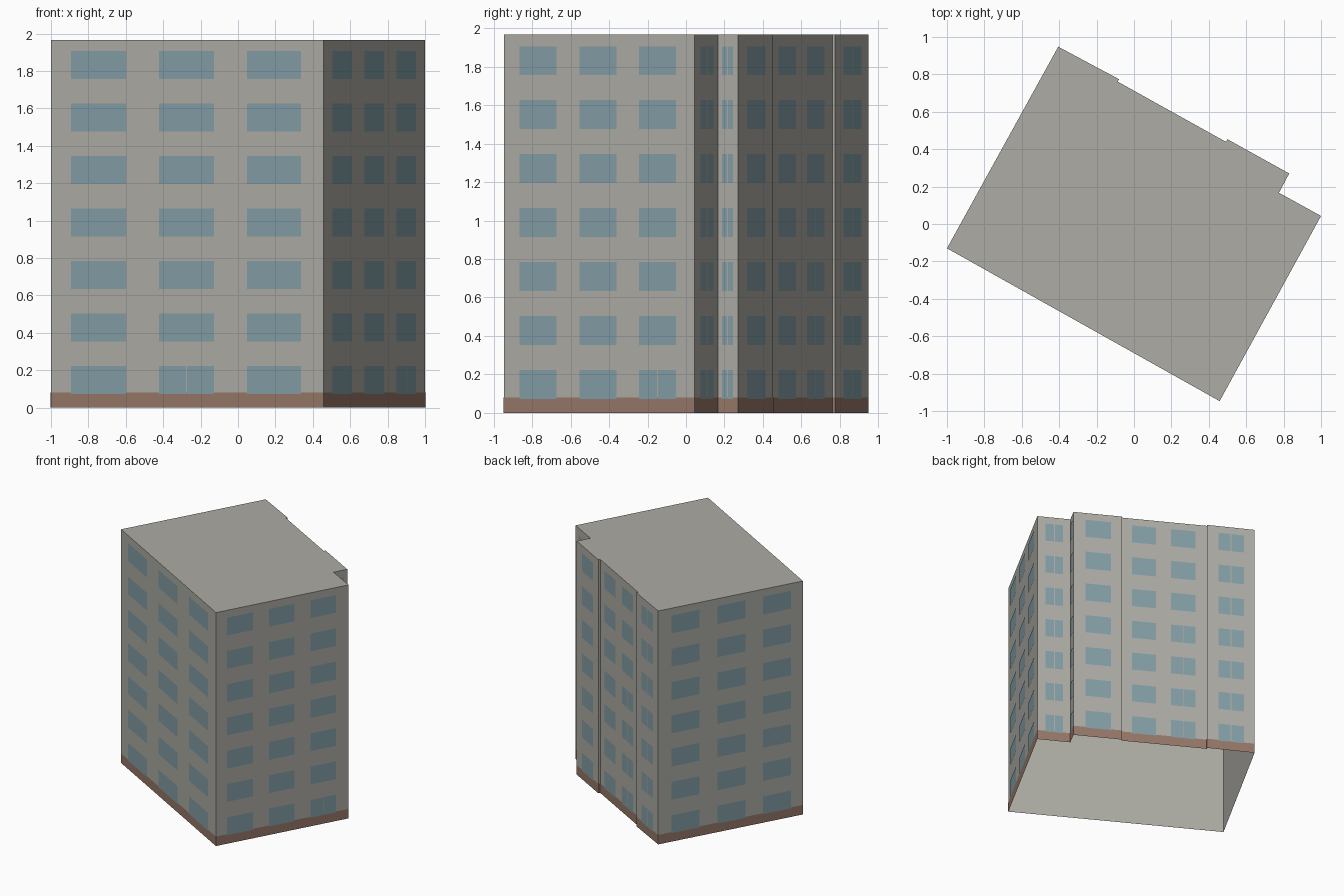
import bpy
import bmesh
from mathutils import Vector

cube = bpy.data.objects.get("Cube")
if cube:
    bpy.data.objects.remove(cube, do_unlink=True)

HEIGHT, BASE_H = 1.967, 0.08
SILL, WIN_H, PITCH, FLOORS = 0.073, 0.15, 0.2805, 7
GAP = 0.007


def material(name, rgb):
    m = bpy.data.materials.new(name)
    m.use_nodes = True
    m.diffuse_color = (*rgb, 1)
    m.node_tree.nodes["Principled BSDF"].inputs["Base Color"].default_value = (*rgb, 1)
    return m


concrete = material("warm grey concrete", (0.42, 0.412, 0.375))
glass = material("blue grey glass", (0.23, 0.342, 0.38))
brick = material("brown plinth", (0.305, 0.188, 0.138))

# Footprint corners, counter-clockwise, with the stepped rear side
corners = [Vector(p) for p in (
    (-1, -0.13), (0.458, -0.947), (1, 0.043), (0.775, 0.167), (0.83, 0.27),
    (0.5, 0.453), (0.492, 0.439), (-0.087, 0.761), (-0.08, 0.774), (-0.405, 0.948))]

# Per wall: window spans along its length, and which (window, floors) have a mullion
ALL = range(FLOORS)
walls = {
    0: ([(0.075, 0.277), (0.397, 0.599), (0.719, 0.918)], {1: [0]}),
    1: ([(0.083, 0.277), (0.398, 0.592), (0.712, 0.906)], {2: [0]}),
    2: ([(0.25, 0.78)], {0: ALL}),
    3: ([(0.21, 0.76)], {0: ALL}),
    4: ([(0.25, 0.77)], {}),
    6: ([(0.12, 0.405), (0.58, 0.866)], {1: range(4)}),
    8: ([(0.24, 0.775)], {0: ALL}),
    9: ([(0.09, 0.283), (0.407, 0.6), (0.724, 0.917)], {}),
}


def make_object(name, bm, mat):
    mesh = bpy.data.meshes.new(name)
    bm.to_mesh(mesh)
    bm.free()
    mesh.materials.append(mat)
    ob = bpy.data.objects.new(name, mesh)
    bpy.context.collection.objects.link(ob)
    return ob


def panel(bm, wall, s, e, z0, z1, offset):
    """Upright rectangle on a wall; s and e are distances along it."""
    a, b = corners[wall], corners[(wall + 1) % len(corners)]
    d = (b - a).normalized()
    out = Vector((d.y, -d.x)) * offset
    p, q = a + d * s + out, a + d * e + out
    bm.faces.new([bm.verts.new((v.x, v.y, z))
                  for v, z in ((p, z0), (q, z0), (q, z1), (p, z1))])


def length(wall):
    return (corners[(wall + 1) % len(corners)] - corners[wall]).length


# Building shell: walls and roof, open underneath
bm = bmesh.new()
low = [bm.verts.new((c.x, c.y, 0)) for c in corners]
high = [bm.verts.new((c.x, c.y, HEIGHT)) for c in corners]
for i in range(len(corners)):
    j = (i + 1) % len(corners)
    bm.faces.new((low[i], low[j], high[j], high[i]))
bm.faces.new(high)
make_object("building_shell", bm, concrete)

# Plinth band around the foot of the walls
bm = bmesh.new()
for i in range(len(corners)):
    panel(bm, i, 0, length(i), 0, BASE_H, 0.0015)
make_object("plinth", bm, brick)

# Windows on every floor
bm = bmesh.new()
for wall, (spans, mullions) in walls.items():
    size = length(wall)
    for n, (s, e) in enumerate(spans):
        s, e = s * size, e * size
        mid = (s + e) / 2
        for floor in range(FLOORS):
            z = SILL + floor * PITCH
            if floor in mullions.get(n, ()):
                parts = ((s, mid - GAP / 2), (mid + GAP / 2, e))
            else:
                parts = ((s, e),)
            for p, q in parts:
                panel(bm, wall, p, q, z, z + WIN_H, 0.003)
make_object("windows", bm, glass)
